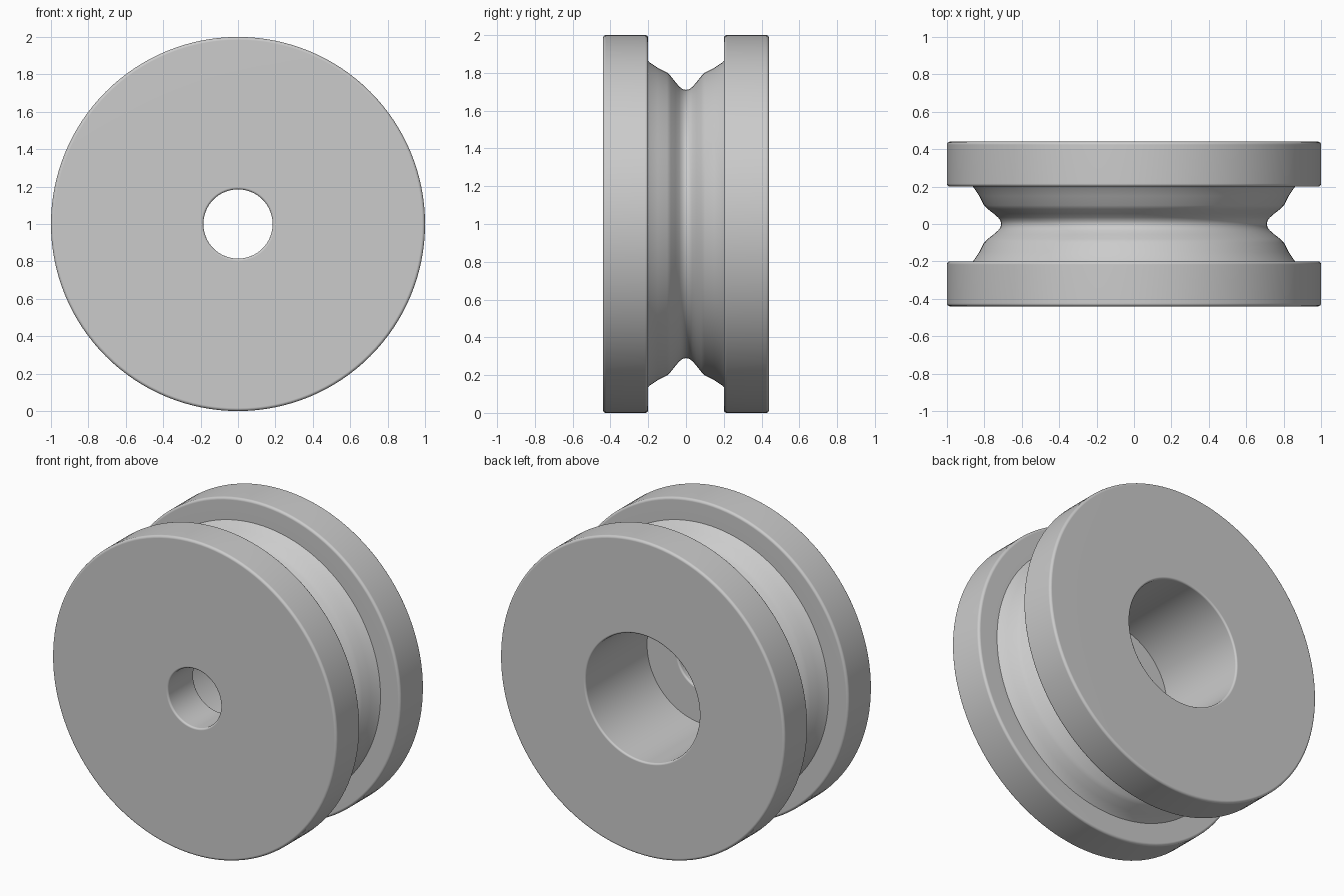
import bpy
import bmesh
import math
from mathutils import Vector

cube = bpy.data.objects.get("Cube")
if cube:
    bpy.data.objects.remove(cube, do_unlink=True)

SIDES = 128
HALF = 0.44      # half width of the spool
INNER = 0.2      # inner face of each flange
FLOOR = -0.18    # floor of the large rear bore
ROUND = 0.016    # edge rounding


def rounded(corners, steps=4):
    """Replace each corner that has a radius by a quarter-round."""
    points = []
    for i, (y, r, size) in enumerate(corners):
        here = Vector((y, r))
        if not size:
            points.append(here)
            continue
        before = Vector(corners[i - 1][:2])
        after = Vector(corners[(i + 1) % len(corners)][:2])
        u = (before - here).normalized() * size
        v = (after - here).normalized() * size
        for k in range(steps + 1):
            a = math.pi / 2 * k / steps
            points.append(here + u * (1 - math.sin(a)) + v * (1 - math.cos(a)))
    return points


# Groove: shallow shoulders leading into a round-bottomed channel
half_groove = [(0.2, 0.862), (0.185, 0.85), (0.15, 0.827), (0.1, 0.802),
               (0.08, 0.782), (0.055, 0.75), (0.035, 0.727), (0.018, 0.714)]
groove = [(-y, r, 0) for y, r in half_groove] + [(0, 0.71, 0)]
groove += [(y, r, 0) for y, r in reversed(half_groove)]

# Closed section: front flange, groove, rear flange, stepped bore
section = [(-HALF, 0.185, 0.012), (-HALF, 1, ROUND), (-INNER, 1, ROUND)]
section += groove
section += [(INNER, 1, ROUND), (HALF, 1, ROUND), (HALF, 0.4, 0.012),
            (FLOOR, 0.4, 0), (FLOOR, 0.185, 0.012)]
profile = rounded(section)

# Turn the section around the y axis
bm = bmesh.new()
rings = []
for s in range(SIDES):
    a = 2 * math.pi * s / SIDES
    rings.append([bm.verts.new((p.y * math.sin(a), p.x, 1 + p.y * math.cos(a)))
                  for p in profile])
for s, ring in enumerate(rings):
    following = rings[(s + 1) % SIDES]
    for i in range(len(profile)):
        j = (i + 1) % len(profile)
        bm.faces.new((ring[i], ring[j], following[j], following[i]))
bmesh.ops.recalc_face_normals(bm, faces=bm.faces)
mesh = bpy.data.meshes.new("grooved_roller")
bm.to_mesh(mesh)
bm.free()

roller = bpy.data.objects.new("grooved_roller", mesh)
bpy.context.collection.objects.link(roller)

# Plain grey finish
grey = bpy.data.materials.new("plain_grey")
grey.use_nodes = True
colour = (0.6, 0.6, 0.6, 1)
grey.diffuse_color = colour
grey.node_tree.nodes["Principled BSDF"].inputs["Base Color"].default_value = colour
mesh.materials.append(grey)

# Smooth shading with flat main faces
bpy.ops.object.select_all(action='DESELECT')
roller.select_set(True)
bpy.context.view_layer.objects.active = roller
bpy.ops.object.shade_smooth_by_angle(angle=math.radians(35))
weighted = roller.modifiers.new("weighted_normals", 'WEIGHTED_NORMAL')
weighted.keep_sharp = True
